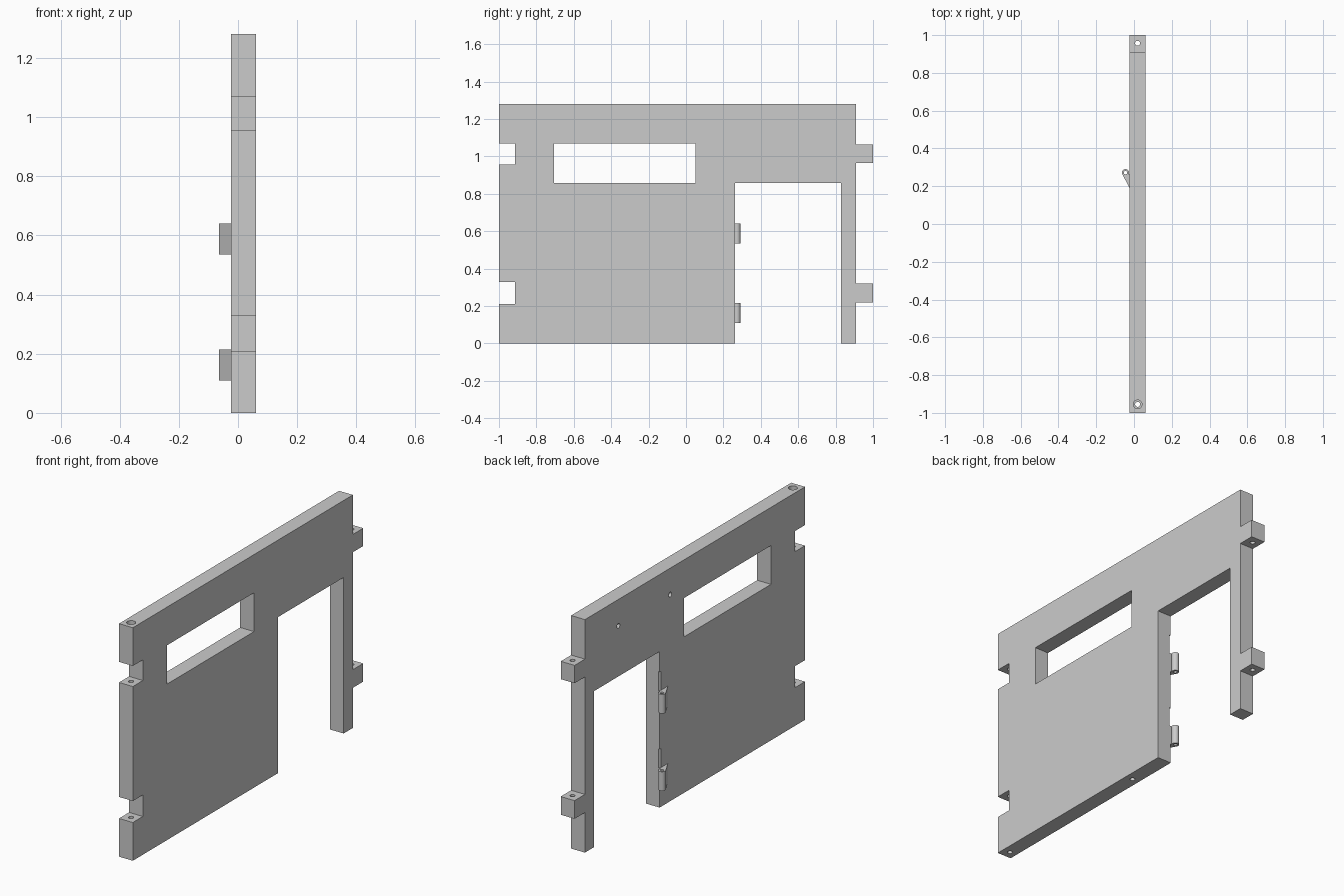
import bpy
import bmesh
import math

cube = bpy.data.objects.get("Cube")
if cube:
    bpy.data.objects.remove(cube, do_unlink=True)

grey = bpy.data.materials.new("light_grey")
grey.use_nodes = True
grey.diffuse_color = (0.6, 0.6, 0.6, 1)
grey.node_tree.nodes["Principled BSDF"].inputs["Base Color"].default_value = (0.6, 0.6, 0.6, 1)

X0, X1 = -0.023, 0.061          # wall faces
XM = (X0 + X1) / 2
TOP = 1.28
HINGE = (-0.045, 0.272)         # hinge axis in x, y
HINGE_Z = (0.11, 0.535)
HINGE_H = 0.105


def prism(name, points, offset):
    """Extrude a closed 3D outline along an offset."""
    bm = bmesh.new()
    face = bm.faces.new([bm.verts.new(p) for p in points])
    new = bmesh.ops.extrude_face_region(bm, geom=[face])["geom"]
    bmesh.ops.translate(bm, vec=offset, verts=[v for v in new if isinstance(v, bmesh.types.BMVert)])
    bmesh.ops.recalc_face_normals(bm, faces=bm.faces)
    mesh = bpy.data.meshes.new(name)
    bm.to_mesh(mesh)
    bm.free()
    mesh.materials.append(grey)
    obj = bpy.data.objects.new(name, mesh)
    bpy.context.collection.objects.link(obj)
    return obj


def rod(name, x, y, z0, z1, r, sides=24):
    """Upright cylinder."""
    ring = [2 * math.pi * i / sides for i in range(sides)]
    return prism(name, [(x + r * math.cos(a), y + r * math.sin(a), z0) for a in ring], (0, 0, z1 - z0))


def cut(target, cutter):
    """Subtract the cutter and remove it."""
    mod = target.modifiers.new("cut", "BOOLEAN")
    mod.operation = "DIFFERENCE"
    mod.solver = "EXACT"
    mod.object = cutter
    bpy.context.view_layer.update()
    mesh = bpy.data.meshes.new_from_object(target.evaluated_get(bpy.context.evaluated_depsgraph_get()))
    target.modifiers.clear()
    target.data = mesh
    bpy.data.objects.remove(cutter, do_unlink=True)


def smooth(obj):
    bpy.ops.object.select_all(action="DESELECT")
    obj.select_set(True)
    bpy.context.view_layer.objects.active = obj
    bpy.ops.object.shade_smooth_by_angle(angle=math.radians(30))


# Wall outline in y, z: door opening, two tabs at the back, two slots at the front
outline = [(-1, 0), (0.262, 0), (0.262, 0.857), (0.83, 0.857), (0.83, 0), (0.91, 0)]
for low, high in ((0.22, 0.32), (0.965, 1.063)):
    outline += [(0.91, low), (1, low), (1, high), (0.91, high)]
outline += [(0.91, TOP), (-1, TOP)]
for low, high in ((0.957, 1.07), (0.21, 0.328)):
    outline += [(-1, high), (-0.913, high), (-0.913, low), (-1, low)]
wall = prism("wall_panel", [(X0, y, z) for y, z in outline], (X1 - X0, 0, 0))

# Window
window = [(-0.705, 0.857), (0.052, 0.857), (0.052, 1.07), (-0.705, 1.07)]
cut(wall, prism("window_cutter", [(-0.2, y, z) for y, z in window], (0.4, 0, 0)))

# Upright pin holes, with a wider mouth at the top front corner
cut(wall, rod("front_pin_cutter", XM, -0.955, -0.1, TOP + 0.1, 0.013))
cut(wall, rod("pin_mouth_cutter", XM, -0.955, TOP - 0.05, TOP + 0.1, 0.023))
cut(wall, rod("back_pin_cutter", XM, 0.957, -0.1, TOP + 0.1, 0.013))
cut(wall, rod("bottom_socket_cutter", XM, 0.01, -0.1, 0.06, 0.013))

# Blind screw holes above the door
for y in (0.17, 0.62):
    ring = [2 * math.pi * i / 20 for i in range(20)]
    pts = [(-0.1, y + 0.013 * math.cos(a), 1.135 + 0.013 * math.sin(a)) for a in ring]
    cut(wall, prism("screw_cutter", pts, (0.13, 0, 0)))

# Clearance for the moving hinge halves
for z in HINGE_Z:
    cut(wall, rod("hinge_clearance_cutter", *HINGE, z + HINGE_H, z + 2 * HINGE_H, 0.032))
smooth(wall)

# Hinge knuckles with tapered leaves
for label, z in zip(("lower", "upper"), HINGE_Z):
    knuckle = rod(label + "_hinge_knuckle", *HINGE, z, z + HINGE_H, 0.019, 32)
    cut(knuckle, rod("hinge_bore_cutter", *HINGE, z - 0.1, z + HINGE_H + 0.1, 0.009))
    smooth(knuckle)
    leaf = [(-0.061, 0.262), (X0, 0.19), (X0 + 0.004, 0.19), (X0 + 0.004, 0.262), (-0.03, 0.262), (-0.045, 0.256)]
    prism(label + "_hinge_leaf", [(x, y, z) for x, y in leaf], (0, 0, HINGE_H))
